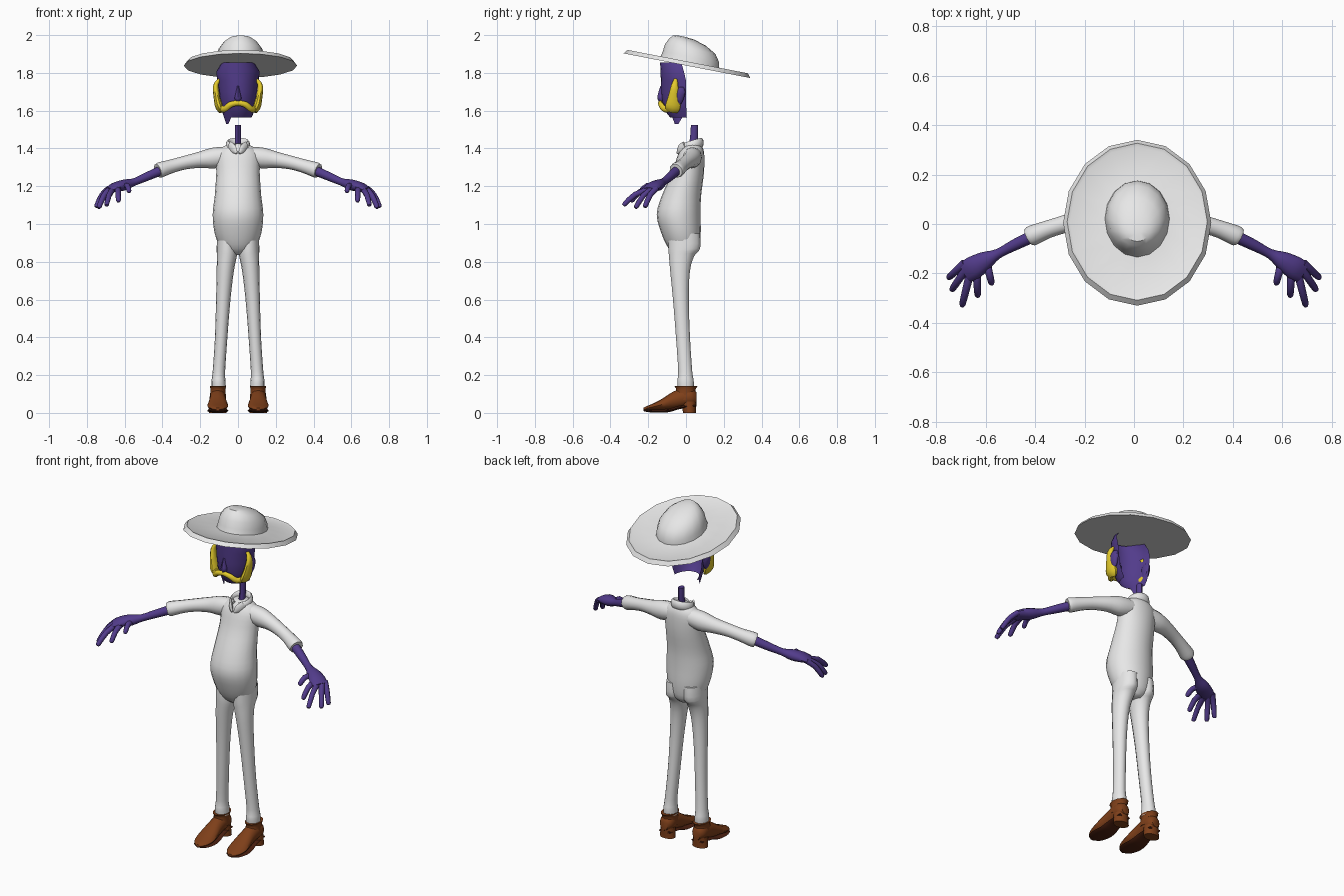
import bpy, math
from mathutils import Vector, Matrix

X, Y, Z = Vector((1, 0, 0)), Vector((0, 1, 0)), Vector((0, 0, 1))


def material(name, rgb):
    m = bpy.data.materials.new(name)
    m.diffuse_color = (*rgb, 1)
    return m


WHITE = material("white_cloth", (0.8, 0.8, 0.8))
PURPLE = material("purple_skin", (0.085, 0.045, 0.26))
YELLOW = material("yellow_hair", (0.78, 0.6, 0.025))
BROWN = material("brown_leather", (0.21, 0.05, 0.01))
DARK = material("dark_sole", (0.07, 0.014, 0.005))


def make(name, verts, faces, mat, angle=50):
    me = bpy.data.meshes.new(name)
    me.from_pydata(verts, [], faces)
    me.update()
    me.materials.append(mat)
    me.shade_smooth()
    me.set_sharp_from_angle(angle=math.radians(angle))
    ob = bpy.data.objects.new(name, me)
    bpy.context.collection.objects.link(ob)
    return ob


def smooth_path(pts, steps):
    """Catmull-Rom resampling of (x, y, z, ru, rv) stations."""
    out = []
    for i in range(len(pts) - 1):
        a, b, c, d = (pts[max(i - 1, 0)], pts[i], pts[i + 1], pts[min(i + 2, len(pts) - 1)])
        for k in range(steps):
            t = k / steps
            out.append([0.5 * (2 * q + (r - p) * t + (2 * p - 5 * q + 4 * r - s) * t * t
                               + (3 * q - p - 3 * r + s) * t ** 3)
                        for p, q, r, s in zip(a, b, c, d)])
    return out + [list(pts[-1])]


def tube(name, pts, mat, ref=Z, axis=None, n=12, steps=3, side=1, angle=50):
    """Loft of elliptical rings; ru runs along ref, rv across it."""
    pts = smooth_path(pts, steps)
    pos = [Vector(p[:3]) for p in pts]
    verts = []
    for i, p in enumerate(pts):
        t = axis or (pos[min(i + 1, len(pos) - 1)] - pos[max(i - 1, 0)]).normalized()
        u = (ref - t * ref.dot(t)).normalized()
        v = t.cross(u)
        for k in range(n):
            a = 2 * math.pi * k / n
            w = pos[i] + u * math.cos(a) * p[3] + v * math.sin(a) * p[4]
            verts.append((w.x * side, w.y, w.z))
    faces = [(i * n + k, i * n + (k + 1) % n, (i + 1) * n + (k + 1) % n, (i + 1) * n + k)
             for i in range(len(pts) - 1) for k in range(n)]
    faces += [tuple(reversed(range(n))), tuple(range(len(verts) - n, len(verts)))]
    if side < 0:
        faces = [tuple(reversed(f)) for f in faces]
    return make(name, verts, faces, mat, angle)


def column(name, rows, mat, side=1, **kw):
    """Upright loft from rows of (z, x_min, x_max, y_front, y_back), bottom to top."""
    pts = [((a + b) / 2, (f + k) / 2, z, (b - a) / 2, (k - f) / 2) for z, a, b, f, k in rows]
    return tube(name, pts, mat, ref=X, axis=Z, side=side, **kw)


# Suit body, with a rounded belly
column("suit_torso", [
    (0.835, -0.035, 0.035, -0.05, 0.04), (0.87, -0.09, 0.09, -0.092, 0.068),
    (0.95, -0.123, 0.123, -0.13, 0.078), (1.05, -0.134, 0.134, -0.155, 0.077),
    (1.15, -0.123, 0.123, -0.128, 0.08), (1.27, -0.115, 0.115, -0.075, 0.095),
    (1.36, -0.115, 0.115, -0.045, 0.097), (1.4, -0.09, 0.09, -0.025, 0.09),
    (1.425, -0.05, 0.05, -0.005, 0.075)], WHITE, n=20)

# Collar, open in a V at the front
collar = []
for i in range(11):
    a = math.radians(-70 + 32 * i)
    y = 0.032 + 0.05 * math.sin(a)
    collar.append((0.053 * math.cos(a), y, 1.415 + 0.3 * (y - 0.03), 0.026, 0.012))
tube("collar", collar, WHITE, n=8, steps=2)
for s in (1, -1):
    tube("collar_flap", [(0.045, -0.005, 1.415, 0.025, 0.01), (0.025, -0.03, 1.395, 0.025, 0.01),
                         (0.006, -0.045, 1.375, 0.006, 0.006)], WHITE, n=8, side=s)

# Neck
column("neck", [(1.34, -0.016, 0.016, -0.03, 0.02), (1.42, -0.016, 0.016, 0.015, 0.06),
                (1.525, -0.016, 0.016, 0.026, 0.064)], PURPLE, n=8)

for s in (1, -1):
    # Trouser leg with a flared hem
    column("trouser_leg", [
        (0.13, 0.064, 0.14, -0.045, 0.042), (0.17, 0.066, 0.14, -0.047, 0.042),
        (0.22, 0.068, 0.134, -0.042, 0.034), (0.4, 0.056, 0.122, -0.054, 0.022),
        (0.6, 0.04, 0.116, -0.07, 0.016), (0.75, 0.022, 0.113, -0.085, 0.022),
        (0.83, 0.006, 0.112, -0.092, 0.045), (0.87, 0.002, 0.113, -0.095, 0.077),
        (0.95, 0.0, 0.11, -0.095, 0.076)], WHITE, side=s, n=14)

    # Sleeve, forearm and palm
    tube("sleeve", [(0.05, 0.035, 1.36, 0.05, 0.05), (0.13, 0.032, 1.349, 0.055, 0.05),
                    (0.2, 0.022, 1.34, 0.043, 0.042), (0.28, 0.0, 1.325, 0.036, 0.036),
                    (0.35, -0.022, 1.306, 0.036, 0.036), (0.41, -0.046, 1.287, 0.041, 0.041),
                    (0.425, -0.053, 1.282, 0.037, 0.037)], WHITE, side=s)
    tube("forearm", [(0.4, -0.045, 1.287, 0.026, 0.026), (0.48, -0.083, 1.252, 0.023, 0.023),
                     (0.55, -0.12, 1.222, 0.02, 0.02), (0.6, -0.147, 1.207, 0.029, 0.037),
                     (0.65, -0.177, 1.195, 0.025, 0.047), (0.685, -0.197, 1.18, 0.014, 0.043)],
         PURPLE, side=s)

    # Thumb and four fingers: knuckle, then tip
    for name, b, e in (("finger_1", (0.685, -0.158, 1.188), (0.748, -0.215, 1.097)),
                       ("finger_2", (0.68, -0.182, 1.185), (0.735, -0.263, 1.092)),
                       ("finger_3", (0.665, -0.205, 1.18), (0.695, -0.325, 1.105)),
                       ("finger_4", (0.637, -0.2, 1.185), (0.633, -0.287, 1.125)),
                       ("thumb", (0.595, -0.165, 1.2), (0.577, -0.238, 1.175))):
        b, e = Vector(b), Vector(e)
        m = b.lerp(e, 0.55) + Z * 0.016
        tip = e + (e - m).normalized() * 0.01
        tube(name, [(*b, 0.015, 0.017), (*m, 0.015, 0.015), (*e, 0.013, 0.013),
                    (*tip, 0.005, 0.005)], PURPLE, side=s, n=8, steps=2)

    # Shoe: pointed upper, ankle opening, sole and heel
    cx = 0.107
    upper = [(-0.226, 0.021, 0.012, 0.006), (-0.205, 0.025, 0.038, 0.012),
             (-0.165, 0.034, 0.054, 0.02), (-0.12, 0.047, 0.053, 0.032),
             (-0.07, 0.065, 0.045, 0.046), (-0.02, 0.079, 0.043, 0.05),
             (0.03, 0.083, 0.042, 0.046), (0.056, 0.078, 0.025, 0.03)]
    tube("shoe_upper", [(cx, y, z, rx, rz) for y, z, rx, rz in upper], BROWN, ref=X, axis=Y, side=s)
    column("shoe_ankle", [(0.07, 0.062, 0.15, -0.07, 0.055), (0.12, 0.066, 0.146, -0.052, 0.05),
                          (0.142, 0.062, 0.149, -0.062, 0.062)], BROWN, side=s)
    sole = [(-0.226, 0.014, 0.012, 0.004), (-0.2, 0.012, 0.043, 0.008), (-0.15, 0.011, 0.058, 0.009),
            (-0.09, 0.013, 0.053, 0.009), (-0.03, 0.03, 0.044, 0.009), (0.05, 0.038, 0.038, 0.007)]
    tube("shoe_sole", [(cx, y, z, rx, rz) for y, z, rx, rz in sole], DARK, ref=X, axis=Y, side=s)
    column("shoe_heel", [(0.0, 0.06, 0.154, -0.015, 0.053), (0.015, 0.062, 0.152, -0.018, 0.053),
                         (0.06, 0.066, 0.148, -0.025, 0.056)], BROWN, side=s)

    # Sideburn and ear
    tube("sideburn", [(0.1, -0.055, 1.765, 0.008, 0.01), (0.118, -0.06, 1.73, 0.014, 0.02),
                      (0.112, -0.065, 1.67, 0.017, 0.032), (0.1, -0.07, 1.62, 0.02, 0.042),
                      (0.088, -0.075, 1.595, 0.012, 0.03)], YELLOW, ref=X, side=s, n=10)
    column("ear", [(1.635, 0.1, 0.114, -0.05, -0.025), (1.66, 0.094, 0.126, -0.062, -0.012),
                   (1.7, 0.094, 0.13, -0.068, -0.002), (1.725, 0.1, 0.12, -0.05, -0.012)],
           PURPLE, side=s, n=10)

# Face: a thin shell, open at the back, with a ragged lower edge
rows = [(1.855, 0.085, -0.137, -0.025), (1.81, 0.113, -0.135, -0.012), (1.76, 0.112, -0.133, 0.0),
        (1.7, 0.106, -0.132, 0.0), (1.64, 0.1, -0.126, 0.0), (1.6, 0.088, -0.112, 0.002),
        (1.565, 0.072, -0.085, 0.004)]
cols = 13
verts, faces = [], []
for r, (z, w, f, b) in enumerate(rows):
    for k in range(cols):
        a = math.radians(-90 + 15 * k)
        drop = 0.036 if (r == len(rows) - 1 and k in (2, 3)) else 0.0
        verts.append((w * math.sin(a), b - (b - f) * math.cos(a), z - drop))
for r in range(len(rows) - 1):
    for k in range(cols - 1):
        i = r * cols + k
        faces.append((i, i + cols, i + cols + 1, i + 1))
make("face", verts, faces, PURPLE)

# Nose and moustache
column("nose", [(1.645, -0.008, 0.008, -0.14, -0.11), (1.665, -0.018, 0.018, -0.152, -0.11),
                (1.69, -0.013, 0.013, -0.148, -0.11), (1.73, -0.006, 0.006, -0.136, -0.11)],
       PURPLE, n=8)
half = [(0.098, -0.07, 1.615, 0.018, 0.014), (0.072, -0.112, 1.608, 0.017, 0.014),
        (0.04, -0.132, 1.632, 0.016, 0.014)]
tube("moustache", [(-x, *r) for x, *r in half] + [(0, -0.136, 1.64, 0.014, 0.012)] + half[::-1],
     YELLOW, n=8)

# Wide-brimmed hat with a rolled rim, tilted down at the back
hat_rows = [(0, 0.0, 0.3, 0.342), (0, 0.022, 0.284, 0.324), (0, 0.016, 0.272, 0.31),
            (0.012, 0.022, 0.131, 0.158), (0.012, 0.05, 0.126, 0.152), (0, 0.09, 0.116, 0.136),
            (-0.02, 0.122, 0.09, 0.1), (-0.045, 0.142, 0.055, 0.06), (-0.055, 0.148, 0.02, 0.022)]
hat = tube("hat", [(0, y, z, rx, ry) for y, z, rx, ry in hat_rows], WHITE,
           ref=X, axis=Z, n=16, steps=1, angle=35)
hat.data.transform(Matrix.Translation((0.013, 0.005, 1.838)) @ Matrix.Rotation(-0.192, 4, 'X'))
